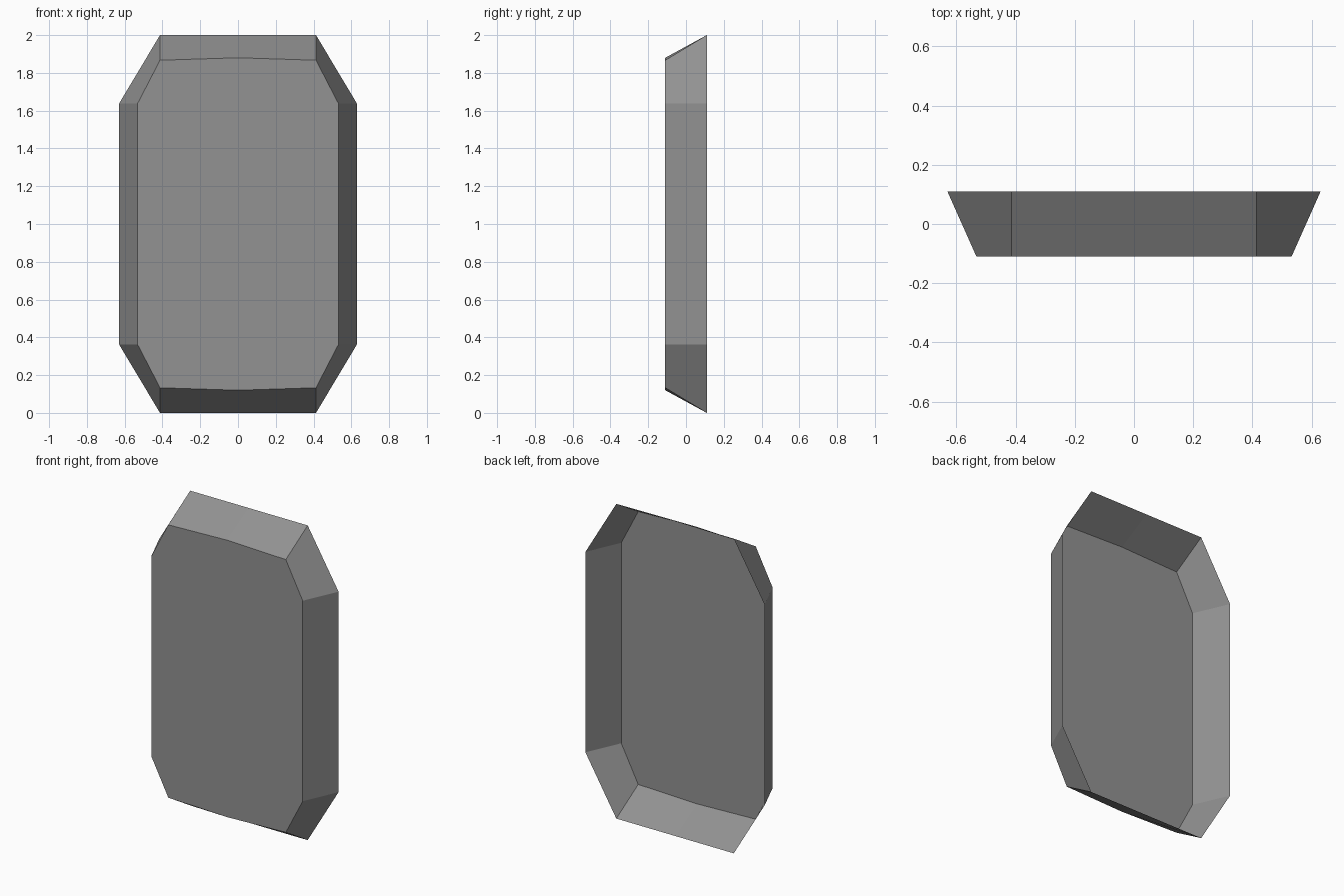
import bpy
import bmesh

# Remove the default cube
cube = bpy.data.objects.get("Cube")
if cube:
    bpy.data.objects.remove(cube, do_unlink=True)

HEIGHT = 2.0
DEPTH = 0.22


def outline(quarter):
    """Mirror a lower-right quarter (bottom centre to side) into a full loop of (x, z)."""
    right = quarter + [(x, HEIGHT - z) for x, z in reversed(quarter)]
    left = [(-x, z) for x, z in reversed(right) if x > 0]
    return right + left


# Single grey material
grey = bpy.data.materials.new("mid_grey")
grey.use_nodes = True
colour = (0.29, 0.29, 0.29, 1.0)
grey.diffuse_color = colour
grey.node_tree.nodes["Principled BSDF"].inputs["Base Color"].default_value = colour

# Small bowed front panel and larger open rim at the back
panel = outline([(0, 0.12), (0.413, 0.133), (0.532, 0.363)])
rim = outline([(0, 0), (0.413, 0), (0.63, 0.363)])

bm = bmesh.new()
front = [bm.verts.new((x, -DEPTH / 2, z)) for x, z in panel]
back = [bm.verts.new((x, DEPTH / 2, z)) for x, z in rim]

# Flat front face
bm.faces.new(front)

# Sloping walls; the back stays open
count = len(front)
for i in range(count):
    j = (i + 1) % count
    bm.faces.new((front[j], front[i], back[i], back[j]))

mesh = bpy.data.meshes.new("tray_shell")
bm.to_mesh(mesh)
bm.free()
mesh.materials.append(grey)

shell = bpy.data.objects.new("tray_shell", mesh)
bpy.context.collection.objects.link(shell)
